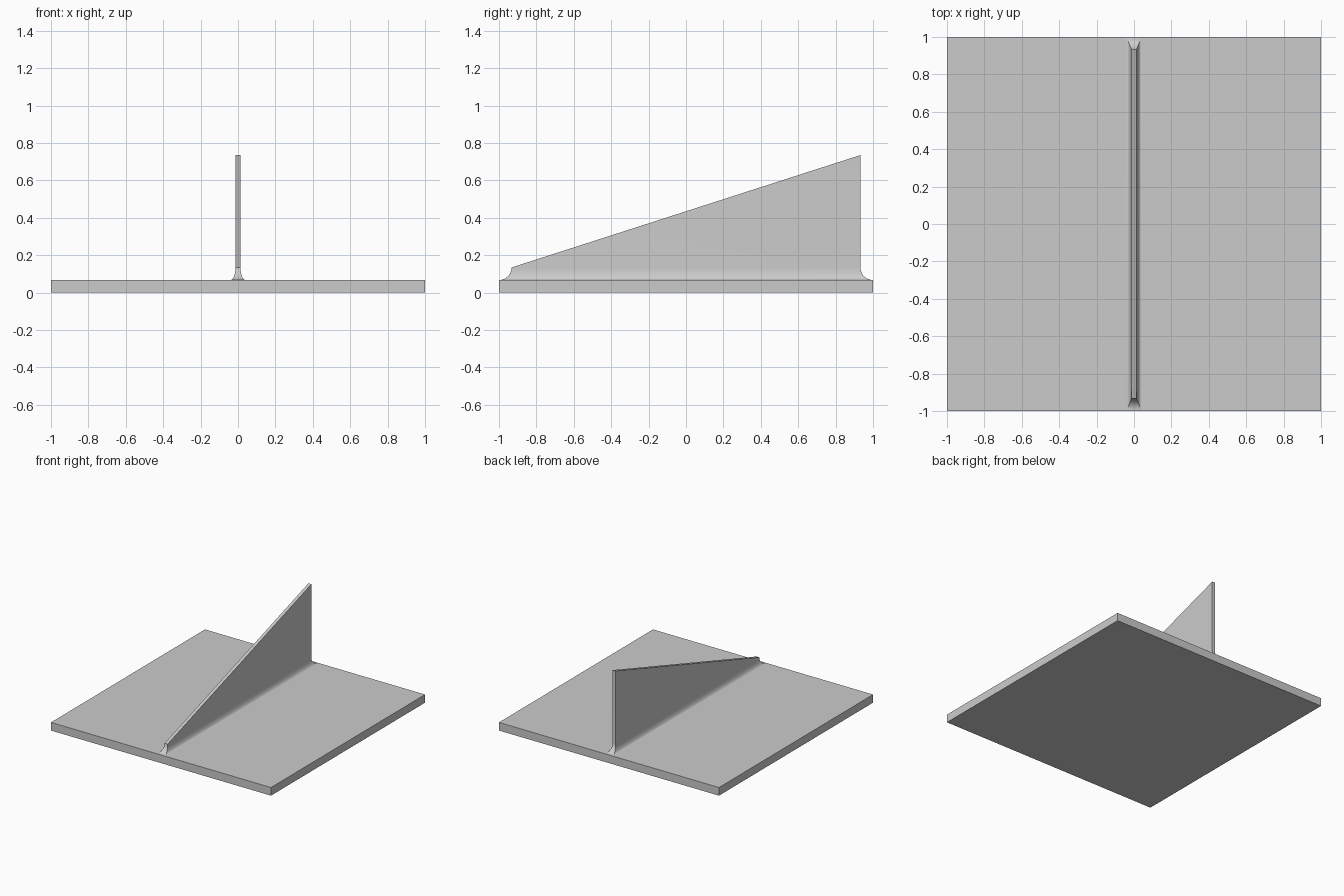
import bpy
import bmesh
from math import sin, cos, pi, radians

cube = bpy.data.objects.get("Cube")
if cube:
    bpy.data.objects.remove(cube, do_unlink=True)

# Single grey material
GREY = (0.6, 0.6, 0.6, 1)
grey = bpy.data.materials.new("plain grey")
grey.use_nodes = True
grey.diffuse_color = GREY
grey.node_tree.nodes["Principled BSDF"].inputs["Base Color"].default_value = GREY

PLATE_TOP = 0.067
FIN_X, FIN_Y, FIN_BACK = 0.0135, 0.933, 0.735
FILLET_X, FILLET = 0.027, 0.067
STEPS = 10
CORNERS = ((-1, -1), (1, -1), (1, 1), (-1, 1))


def finish(name, bm):
    bmesh.ops.recalc_face_normals(bm, faces=bm.faces[:])
    mesh = bpy.data.meshes.new(name)
    bm.to_mesh(mesh)
    bm.free()
    mesh.materials.append(grey)
    obj = bpy.data.objects.new(name, mesh)
    bpy.context.collection.objects.link(obj)
    return obj


# Flat square base plate
bm = bmesh.new()
bmesh.ops.create_cube(bm, size=1)
for v in bm.verts:
    v.co.x *= 2
    v.co.y *= 2
    v.co.z = (v.co.z + 0.5) * PLATE_TOP
finish("base_plate", bm)

# Upright fin: rectangular rings that flare into the plate, with a sloping top
bm = bmesh.new()
rings = []
for i in range(STEPS + 1):
    a = pi / 2 * i / STEPS
    flare, z = 1 - sin(a), PLATE_TOP + FILLET * (1 - cos(a))
    rings.append([bm.verts.new((sx * (FIN_X + FILLET_X * flare),
                                sy * (FIN_Y + FILLET * flare), z))
                  for sx, sy in CORNERS])

# The front edge ends at the fillet; the back edge rises to full height
front_l, front_r, back_r, back_l = rings[-1]
top_r = bm.verts.new((FIN_X, FIN_Y, FIN_BACK))
top_l = bm.verts.new((-FIN_X, FIN_Y, FIN_BACK))
for low, high in zip(rings, rings[1:]):
    for k in range(4):
        n = (k + 1) % 4
        bm.faces.new((low[k], low[n], high[n], high[k]))
bm.faces.new((front_r, back_r, top_r))
bm.faces.new((back_l, front_l, top_l))
bm.faces.new((back_r, back_l, top_l, top_r))
bm.faces.new((front_l, front_r, top_r, top_l))
fin = finish("upright_fin", bm)

# Smooth the fillets, keep the corners crisp
bpy.ops.object.select_all(action="DESELECT")
fin.select_set(True)
bpy.context.view_layer.objects.active = fin
bpy.ops.object.shade_smooth_by_angle(angle=radians(25))
